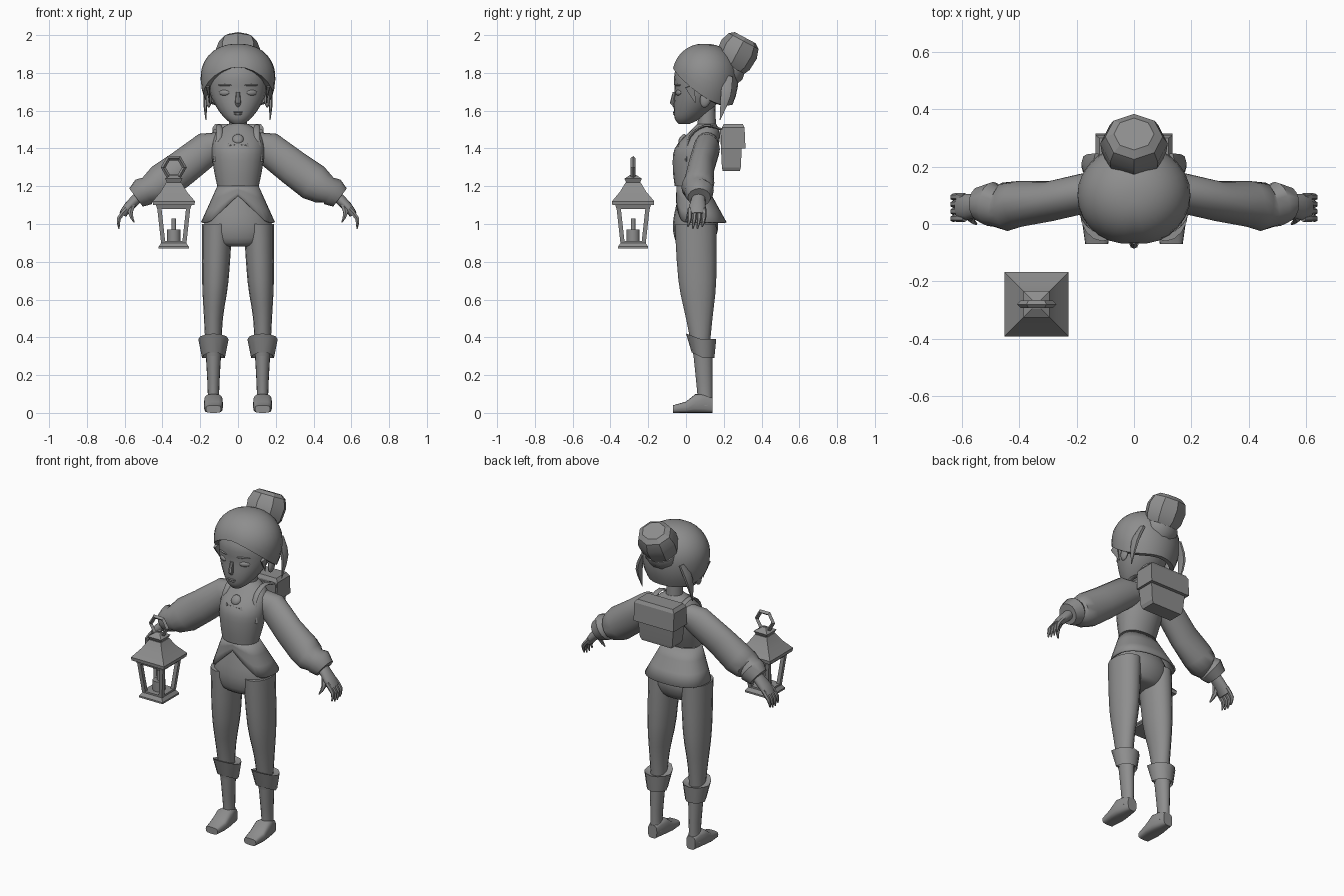
import bpy, bmesh
from math import sin, cos, acos, pi, radians, copysign
from mathutils import Vector, Matrix

cube = bpy.data.objects.get("Cube")
if cube:
    bpy.data.objects.remove(cube)

tone = (.27, .27, .27, 1)
grey = bpy.data.materials.new("plain_grey")
grey.use_nodes = True
grey.diffuse_color = tone
grey.node_tree.nodes["Principled BSDF"].inputs["Base Color"].default_value = tone
X, Y, Z = Matrix.Identity(3)


def finish(name, bm, angle):
    bmesh.ops.recalc_face_normals(bm, faces=bm.faces)
    mesh = bpy.data.meshes.new(name)
    bm.to_mesh(mesh)
    bm.free()
    part = bpy.data.objects.new(name, mesh)
    bpy.context.collection.objects.link(part)
    mesh.materials.append(grey)
    bpy.ops.object.select_all(action='DESELECT')
    part.select_set(True)
    bpy.context.view_layer.objects.active = part
    bpy.ops.object.shade_smooth_by_angle(angle=radians(angle))
    return part


def shell(name, rows, capped=(True, True), angle=42):
    """Skin a list of closed rings."""
    bm = bmesh.new()
    loops = [[bm.verts.new(point) for point in row] for row in rows]
    count = len(loops[0])
    for low, high in zip(loops, loops[1:]):
        for i in range(count):
            j = (i + 1) % count
            bm.faces.new((low[i], low[j], high[j], high[i]))
    for loop, cap in zip((loops[0], loops[-1]), capped):
        if cap:
            bm.faces.new(loop)
    return finish(name, bm, angle)


def eased(rings, steps):
    """Catmull-Rom blend through the rings."""
    ends = [rings[0]] + rings + [rings[-1]]
    out = []
    for a, b, c, d in zip(ends, ends[1:], ends[2:], ends[3:]):
        for k in range(steps):
            t = k / steps
            bend = a * 2 - b * 5 + c * 4 - d + (b * 3 - c * 3 + d - a) * t
            out.append(b + (c - a + bend * t) * t / 2)
    return out + [rings[-1]]


def loft(name, rings, axis=None, ref=X, sides=16, power=1, turn=0, mirror=1, steps=1, lift=0, angle=42):
    """Rings are x, y, z, radius along ref and, if not round, the other radius."""
    rings = eased([Vector((*ring[:4], ring[-1])) for ring in rings], steps)
    middles = [Vector(ring[:3]) for ring in rings]
    rows = []
    for k, ring in enumerate(rings):
        before, after = middles[max(k - 1, 0)], middles[min(k + 1, len(middles) - 1)]
        along = axis or (after - before).normalized()
        wide = (ref - along * ref.dot(along)).normalized()
        deep = along.cross(wide)
        row = []
        for i in range(sides):
            spin = 2 * pi * i / sides + turn
            c, s = (copysign(abs(f) ** power, f) for f in (cos(spin), sin(spin)))
            point = middles[k] + wide * c * ring[3] + deep * s * ring[4]
            point.z += lift * max(0, -s)
            point.x *= mirror
            row.append(point)
        rows.append(row)
    return shell(name, rows, angle=angle)


def pair(name, rings, **options):
    for side, mirror in (("left_", 1), ("right_", -1)):
        loft(side + name, rings, mirror=mirror, **options)


def body(name, rings, **options):
    """Upright rings given as height, half width, front and back."""
    centred = [(0, (front + back) / 2, z, wide, (back - front) / 2) for z, wide, front, back in rings]
    return loft(name, centred, axis=Z, steps=3, sides=20, **options)


def square(name, rings, x=0, y=0):
    """Stacked rectangles given as height, half width and, if oblong, half depth."""
    corner = 2 ** .5
    loft(name, [(x, y, ring[0], ring[1] * corner, ring[-1] * corner) for ring in rings],
         axis=Z, sides=4, turn=pi / 4, angle=20)


def blob(name, place, size, tilt=0, axis='Z'):
    bm = bmesh.new()
    bmesh.ops.create_uvsphere(bm, u_segments=12, v_segments=8, radius=1)
    shape = Matrix.Translation(place) @ Matrix.Rotation(tilt, 4, axis) @ Matrix.Diagonal((*size, 1))
    bmesh.ops.transform(bm, matrix=shape, verts=bm.verts)
    finish(name, bm, 42)


# Trousers, boot cuffs and boots
body("trouser_hips", [(1.15, .11, -.04, .1), (1, .18, -.07, .17), (.9, .15, -.05, .14), (.88, .06, 0, .1)])
pair("trouser_leg", [(.11, .05, 1, .08, .11), (.12, .06, .7, .07, .1), (.13, .07, .5, .05, .07),
                     (.13, .08, .3, .04)], axis=Z, steps=3)
boot = .13
pair("boot_cuff", [(boot, .09, .32, .04), (boot, .09, .29, .06), (boot, .08, .39, .08), (boot, .08, .38, .05)],
     axis=Z, sides=12, lift=.03)
pair("boot_shaft", [(boot, .09, .3, .04, .05), (boot, .1, .1, .03, .04), (boot, .1, .04, .04)], axis=Z, steps=3)
foot = ((.14, .03, .04), (.1, .04, .05), (.05, .05, .05), (0, .05, .03), (-.07, .04, .02))
pair("boot_foot", [(boot, y, high, wide, high) for y, wide, high in foot], axis=Y, power=.6)

# Jacket bodice
body("jacket_bodice", [(1.53, .05, .06, .16), (1.48, .12, .01, .18), (1.4, .14, -.06, .17),
                       (1.3, .13, -.07, .15), (1.2, .11, -.06, .11)])

# Flared jacket skirt, split upward at the front
rows = []
for step in range(4):
    row = []
    for i in range(32):
        spin = 2 * pi * i / 32
        turn = min(spin, 2 * pi - spin)
        drop = (.19 - max(0, .14 - turn / 6)) * step / 3
        flare = drop * 5
        across, ahead = (copysign(abs(f) ** .85, f) for f in (sin(spin), cos(spin)))
        row.append(Vector((across * (.11 + .09 * flare),
                           .03 + .05 * flare - ahead * (.08 + .06 * flare), 1.2 - drop)))
    rows.append(row)
skirt = shell("jacket_skirt", rows, capped=(False, False))
skirt.modifiers.new("cloth", 'SOLIDIFY').thickness = .01

# Neck, brooch and pointed collar
loft("neck", [(0, .11, 1.48, .05), (0, .11, 1.63, .045)], axis=Z)
blob("brooch", (0, -.02, 1.45), (.03, .015, .03), -.6, 'X')
for i in range(-2, 3):
    short = abs(i) / 100
    loft("collar_point", [(i / 50, -.04, 1.42, .016, .006), (i / 30, short - .065, 1.36 + short, .001, .004)],
         sides=4, angle=20)

# Sleeves with gathered cuffs
pair("sleeve", [(.07, .11, 1.43, .06), (.16, .11, 1.4, .07, .09), (.29, .08, 1.3, .07, .095),
                (.4, .07, 1.22, .08, .1), (.45, .06, 1.19, .085), (.48, .06, 1.18, .07),
                (.5, .07, 1.17, .078), (.54, .07, 1.14, .06)], ref=Y)

# Hands
pair("palm", [(.51, .07, 1.16, .03), (.58, .06, 1.09, .045, .026), (.61, .06, 1.05, .04, .02)], ref=Y, steps=2)
for i in range(4):
    y = .02 + i / 40
    reach = abs(i - 1.5) / 100
    pair("finger", [(.59, y, 1.08, .013), (.63, y, 1.03, .012), (.63, y - .01, .97 + reach, .004)],
         ref=Y, sides=6, steps=2)
pair("thumb", [(.55, .05, 1.12, .017), (.57, .02, 1.06, .014), (.55, 0, 1.01, .004)], ref=Y, sides=6, steps=2)

# Backpack with flap and shoulder straps
square("backpack_body", [(1.28, .1, .045), (1.3, .11, .05), (1.5, .13, .06)], y=.24)
square("backpack_flap", [(1.4, .135, .065), (1.51, .135, .06), (1.53, .12, .05)], y=.25)
pair("shoulder_strap", [(.1, .19, 1.5, .016, .007), (.1, .1, 1.52, .016, .007), (.1, .02, 1.46, .016, .007),
                        (.12, 0, 1.33, .012, .006)], sides=8, steps=3)

# Head and face
body("head", [(1.53, .03, -.04, .02), (1.56, .07, -.06, .08), (1.62, .115, -.065, .15), (1.7, .15, -.06, .2),
              (1.8, .15, -.06, .22), (1.9, .1, 0, .2)])
loft("nose", [(0, -.06, 1.7, .01), (0, -.07, 1.64, .016), (0, -.06, 1.62, .007)], axis=Z, sides=8)
blob("upper_lip", (0, -.063, 1.592), (.028, .007, .005))
blob("lower_lip", (0, -.061, 1.582), (.022, .008, .006))
for side, mirror in (("left_", 1), ("right_", -1)):
    blob(side + "eye", (.073 * mirror, -.04, 1.695), (.031, .01, .015), .42 * mirror)
    blob(side + "brow", (.07 * mirror, -.045, 1.735), (.04, .007, .005), .4 * mirror)
    blob(side + "ear", (.155 * mirror, .105, 1.665), (.016, .03, .05), -.25, 'X')

# Hair cap with a front parting, a swept hairline and a tucked-in last ring
rows = []
for step in range(12):
    row = []
    for i in range(28):
        spin = 2 * pi * i / 28
        hairline = 1.7 + .1 * cos(spin) + .03 * cos(2 * spin)
        offset = hairline - 1.78
        end = acos(offset / (.175 if offset > 0 else .25))
        polar = .1 + (end - .1) * min(step / 10, 1)
        height = cos(polar) * (.175 if polar < pi / 2 else .25)
        spread = sin(polar) ** .9
        if step == 11:
            spread *= .84
        if i == 0:
            spread *= .97
        row.append(Vector((.198 * spread * sin(spin), .1 - .178 * spread * cos(spin), 1.78 + height)))
    rows.append(row)
shell("hair_cap", rows, capped=(True, False))

# Bun leaning back on its band
lean = Vector((0, .47, .88))


def bun_ring(distance, radius):
    return (*(Vector((0, .22, 1.81)) + lean * distance), radius, radius * .9)


loft("bun_band", [bun_ring(-.04, .09), bun_ring(0, .106), bun_ring(.03, .1)], axis=lean, sides=10)
loft("hair_bun", [bun_ring(.02, .09), bun_ring(.06, .112), bun_ring(.13, .118), bun_ring(.18, .1),
                  bun_ring(.2, .07)], axis=lean, sides=8, angle=25)

# Loose locks behind and before the ears
pair("loose_lock", [(.13, .22, 1.78, .012, .03), (.17, .21, 1.68, .014, .03), (.17, .18, 1.55, .002)],
     sides=6, steps=3)
pair("temple_lock", [(.16, .02, 1.73, .01, .03), (.15, .05, 1.64, .002)], sides=6)

# Lantern roof, frame and base
lamp = {"x": -.34, "y": -.28}
square("lantern_roof", [(1.1, .11), (1.12, .112), (1.17, .07), (1.22, .04)], **lamp)
square("lantern_cap", [(1.22, .036), (1.24, .046), (1.26, .015)], **lamp)
square("lantern_top_frame", [(1.08, .088), (1.1, .094)], **lamp)
square("lantern_base", [(.87, .08), (.88, .08), (.9, .066), (.91, .066)], **lamp)
for right in (-1, 1):
    for rear in (-1, 1):
        posts = [(lamp["x"] + right * out, lamp["y"] + rear * out, z, .016) for out, z in ((.056, .9), (.077, 1.09))]
        loft("lantern_post", posts, axis=Z, sides=4, turn=pi / 4, angle=20)

# Candle and its holder
for name, bottom, top, radius in (("candle_holder", .9, .97, .036), ("candle", .96, 1.03, .012)):
    loft(name, [(*lamp.values(), z, radius) for z in (bottom, top)], axis=Z, sides=10)

# Six-sided carrying ring
bpy.ops.mesh.primitive_torus_add(major_segments=6, minor_segments=4, major_radius=.056, minor_radius=.013,
                                 location=(*lamp.values(), 1.3), rotation=(pi / 2, 0, 0))
carrying_ring = bpy.context.object
carrying_ring.name = "lantern_ring"
carrying_ring.data.materials.append(grey)
